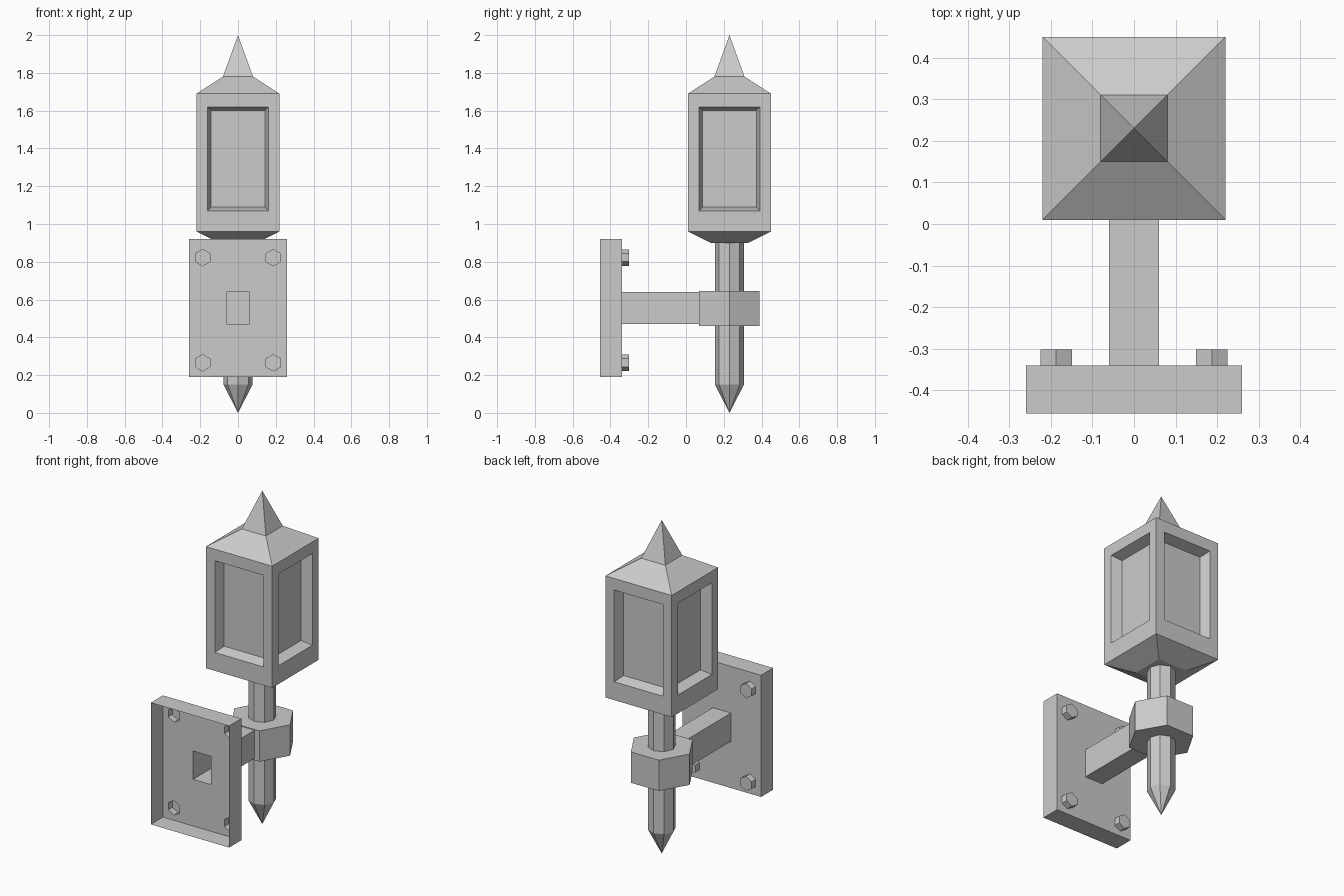
import bpy, bmesh
from math import cos, sin, pi, sqrt

if "Cube" in bpy.data.objects:
    bpy.data.objects.remove(bpy.data.objects["Cube"])

POST_Y = 0.23


def finish(name, bm):
    bmesh.ops.recalc_face_normals(bm, faces=bm.faces[:])
    me = bpy.data.meshes.new(name)
    bm.to_mesh(me)
    bm.free()
    ob = bpy.data.objects.new(name, me)
    bpy.context.collection.objects.link(ob)
    return ob


def loft(n, rings, phase=0.0):
    """Upright solid about the post axis from (z, radius) rings; radius 0 is a point."""
    bm = bmesh.new()
    loops = []
    for z, r in rings:
        if r == 0:
            loops.append([bm.verts.new((0, POST_Y, z))] * n)
        else:
            loops.append([bm.verts.new((r * cos(phase + 2 * pi * i / n),
                                        POST_Y + r * sin(phase + 2 * pi * i / n), z))
                          for i in range(n)])
    for a, b in zip(loops, loops[1:]):
        for i in range(n):
            j = (i + 1) % n
            bm.faces.new(list(dict.fromkeys((a[i], a[j], b[j], b[i]))))
    for lp in (loops[0], loops[-1]):
        if lp[0] is not lp[1]:
            bm.faces.new(lp)
    return bm


def rect(hx, z0, z1):
    return [(-hx, z0), (hx, z0), (hx, z1), (-hx, z1)]


def hexagon(cx, cz, r):
    return [(cx + r * sin(i * pi / 3), cz + r * cos(i * pi / 3)) for i in range(6)]


def tube(bm, pts, y0, y1, cap=False):
    """Open tube along y from an x/z profile, optionally capped at y1."""
    a = [bm.verts.new((x, y0, z)) for x, z in pts]
    b = [bm.verts.new((x, y1, z)) for x, z in pts]
    for i in range(len(pts)):
        j = (i + 1) % len(pts)
        bm.faces.new((a[i], a[j], b[j], b[i]))
    if cap:
        bm.faces.new(b)


# Wall plate: shell open at the front, with holes behind the arm and bolts
back, front = -0.34, -0.455
bolts = [hexagon(x, z, 0.0435) for x in (-0.187, 0.187) for z in (0.265, 0.822)]
outline, arm = rect(0.26, 0.19, 0.92), rect(0.06, 0.47, 0.64)
bm = bmesh.new()
edges = []
for pts in [outline, arm] + bolts:
    vs = [bm.verts.new((x, back, z)) for x, z in pts]
    edges += [bm.edges.new((vs[i], vs[(i + 1) % len(vs)])) for i in range(len(vs))]
bmesh.ops.triangle_fill(bm, edges=edges, use_beauty=True, normal=(0, 1, 0))
tube(bm, outline, front, back)
bmesh.ops.remove_doubles(bm, verts=bm.verts[:], dist=1e-5)
finish("wall_plate", bm)

# Hollow arm
bm = bmesh.new()
tube(bm, arm, back, 0.072)
finish("arm", bm)

# Hex bolts
for k, pts in enumerate(bolts):
    bm = bmesh.new()
    tube(bm, pts, back, -0.302, cap=True)
    finish("bolt_%d" % (k + 1), bm)

# Hex collar and pointed post
finish("collar", loft(6, [(0.46, 0.185), (0.645, 0.185)]))
finish("post", loft(8, [(0, 0), (0.15, 0.077), (0.905, 0.077)]))

# Lantern with roof, spire and four recessed panels
q = sqrt(2)
bm = loft(4, [(0.9, 0.098 * q), (0.96, 0.22 * q), (1.69, 0.22 * q),
              (1.78, 0.08 * q), (2.0, 0)], pi / 4)
bmesh.ops.recalc_face_normals(bm, faces=bm.faces[:])
sides = [f for f in bm.faces if abs(f.normal.z) < 0.01]
bmesh.ops.inset_individual(bm, faces=sides, thickness=0.083)
for f in sides:
    for v in f.verts:
        v.co.z = 1.07 if v.co.z < 1.3 else 1.62
bm.normal_update()
bmesh.ops.inset_individual(bm, faces=sides, thickness=0.027, depth=-0.062)
finish("lantern", bm)
